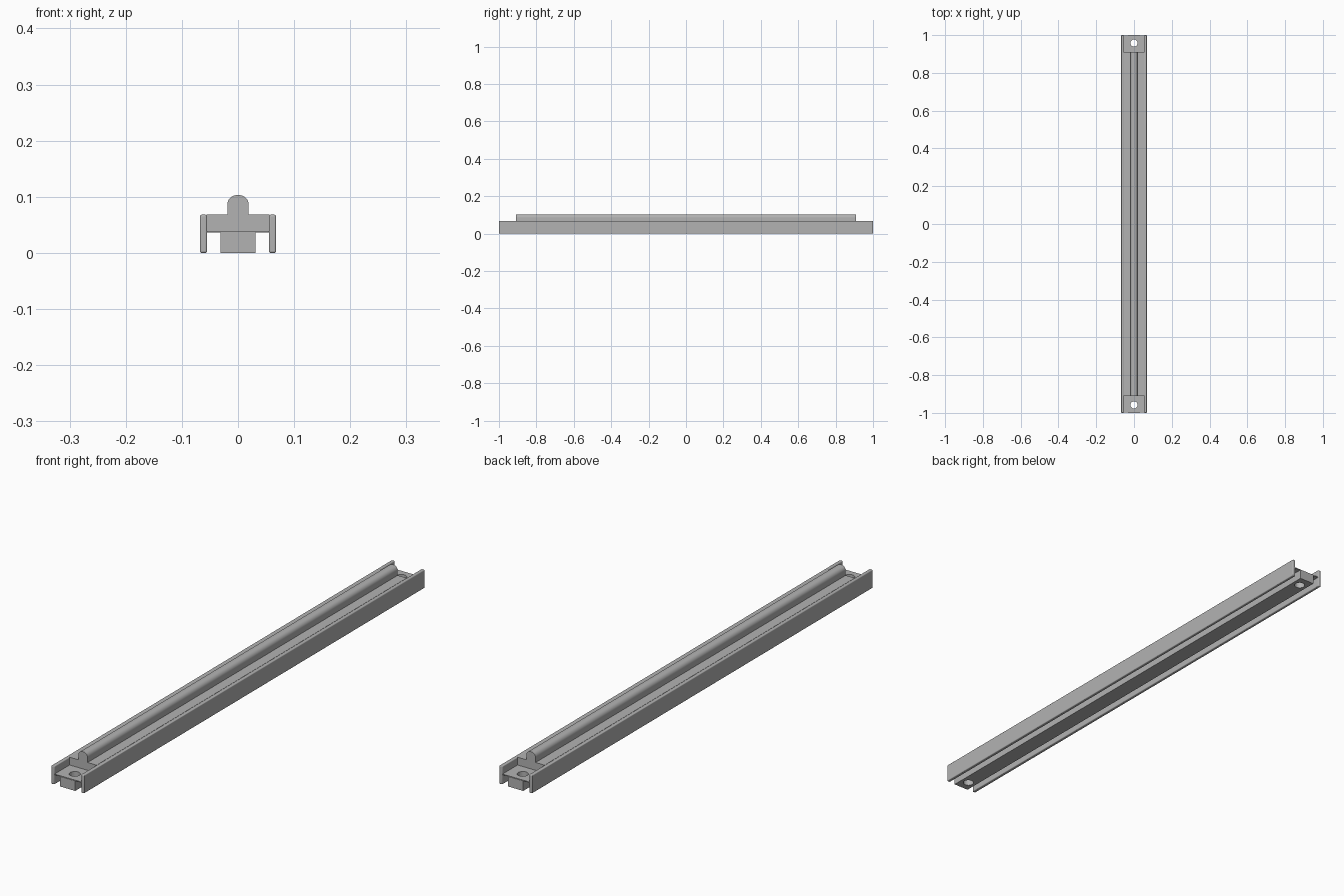
import bpy, bmesh, math

cube = bpy.data.objects.get("Cube")
if cube:
    bpy.data.objects.remove(cube, do_unlink=True)

grey = bpy.data.materials.new("mid grey")
grey.use_nodes = True
colour = (0.45, 0.45, 0.45, 1)
grey.diffuse_color = colour
grey.node_tree.nodes["Principled BSDF"].inputs["Base Color"].default_value = colour

HALF = 1.0        # half length of the rail
RAISED = 0.91     # half length of the raised middle
HOLE_Y = 0.958    # screw hole position


def extrude(name, profile, half):
    """Extrude an x-z profile along y, centred on the origin."""
    bm = bmesh.new()
    face = bm.faces.new([bm.verts.new((x, -half, z)) for x, z in profile])
    made = bmesh.ops.extrude_face_region(bm, geom=[face])["geom"]
    moved = [v for v in made if isinstance(v, bmesh.types.BMVert)]
    bmesh.ops.translate(bm, vec=(0, 2 * half, 0), verts=moved)
    bmesh.ops.recalc_face_normals(bm, faces=bm.faces)
    mesh = bpy.data.meshes.new(name)
    bm.to_mesh(mesh)
    bm.free()
    obj = bpy.data.objects.new(name, mesh)
    bpy.context.collection.objects.link(obj)
    mesh.materials.append(grey)
    return obj


def smooth(obj):
    bpy.ops.object.select_all(action='DESELECT')
    obj.select_set(True)
    bpy.context.view_layer.objects.active = obj
    bpy.ops.object.shade_smooth_by_angle(angle=math.radians(35))


def rect(x0, x1, z0, z1):
    return [(x0, z0), (x1, z0), (x1, z1), (x0, z1)]


def soften(obj, width):
    bevel = obj.modifiers.new("soft edges", 'BEVEL')
    bevel.width = width
    bevel.segments = 3


# Side flanges, full length
for side, sign in (("left", 1), ("right", -1)):
    flange = extrude(side + "_flange", rect(sign * 0.055, sign * 0.068, 0, 0.068), HALF)
    soften(flange, 0.003)
    smooth(flange)

# Central foot and thin end floor carry the screw holes
foot = extrude("central_foot", rect(-0.031, 0.031, 0, 0.037), HALF)
floor = extrude("floor_plate", rect(-0.056, 0.056, 0.036, 0.039), HALF - 0.002)

# Raised web between the flanges
extrude("raised_web", rect(-0.056, 0.056, 0.038, 0.068), RAISED)

# Ridge with a rounded crown
R, W, TOP = 0.017, 0.019, 0.103
crown = [(sign * (W - R) + R * math.cos(a), TOP - R + R * math.sin(a))
         for sign, start in ((1, 0), (-1, math.pi / 2))
         for a in (start + i * math.pi / 16 for i in range(9))]
ridge = extrude("rounded_ridge", [(-W, 0.067), (W, 0.067)] + crown, RAISED)
smooth(ridge)

# Screw holes at both ends
for y in (-HOLE_Y, HOLE_Y):
    bpy.ops.mesh.primitive_cylinder_add(vertices=32, radius=0.019, depth=0.2, location=(0, y, 0))
    cutter = bpy.context.object
    cutter.name = "hole_cutter"
    cutter.hide_render = True
    cutter.hide_set(True)
    for part in (foot, floor):
        cut = part.modifiers.new("screw hole", 'BOOLEAN')
        cut.operation = 'DIFFERENCE'
        cut.solver = 'EXACT'
        cut.object = cutter
for part in (foot, floor):
    smooth(part)
